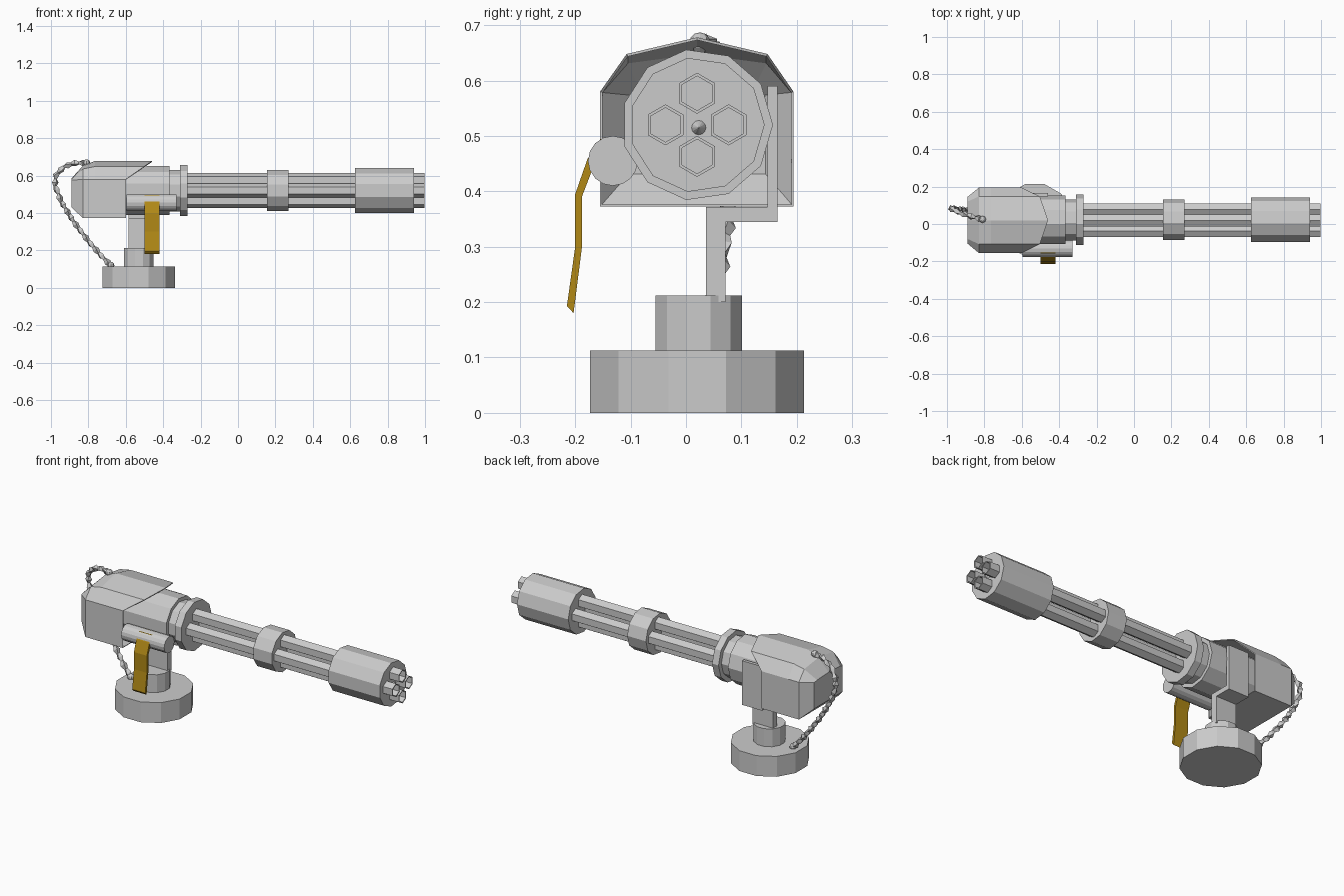
import bpy, bmesh, math
from mathutils import Vector

if "Cube" in bpy.data.objects:
    bpy.data.objects.remove(bpy.data.objects["Cube"])

def material(name, rgb):
    m = bpy.data.materials.new(name)
    m.diffuse_color = (*rgb, 1)
    m.use_nodes = True
    m.node_tree.nodes["Principled BSDF"].inputs["Base Color"].default_value = m.diffuse_color
    return m

GREY = material("metal_grey", (0.6, 0.6, 0.6))
GOLD = material("brass_gold", (0.44, 0.25, 0.008))
CY, CZ = 0.02, 0.52          # barrel axis

def finish(name, bm, mat):
    bmesh.ops.recalc_face_normals(bm, faces=bm.faces)
    me = bpy.data.meshes.new(name)
    bm.to_mesh(me)
    bm.free()
    me.materials.append(mat)
    ob = bpy.data.objects.new(name, me)
    bpy.context.collection.objects.link(ob)
    return ob

def loft(name, rings, mat=GREY, cap_start=True, cap_end=True):
    """Skin a list of closed point rings."""
    bm = bmesh.new()
    vs = [[bm.verts.new(p) for p in r] for r in rings]
    n = len(rings[0])
    for a, b in zip(vs, vs[1:]):
        for i in range(n):
            j = (i + 1) % n
            bm.faces.new((a[i], a[j], b[j], b[i]))
    if cap_start:
        bm.faces.new(vs[0])
    if cap_end:
        bm.faces.new(vs[-1])
    return finish(name, bm, mat)

def lathe_x(name, profile, sides, cy=CY, cz=CZ, phase=0.0):
    ang = [phase + 2 * math.pi * i / sides for i in range(sides)]
    return loft(name, [[(x, cy + r * math.cos(a), cz + r * math.sin(a)) for a in ang]
                       for x, r in profile])

def lathe_z(name, profile, sides, cx, cy, phase=0.0):
    ang = [phase + 2 * math.pi * i / sides for i in range(sides)]
    return loft(name, [[(cx + r * math.cos(a), cy + r * math.sin(a), z) for a in ang]
                       for z, r in profile])

def extrude_x(name, outline, x0, x1, mat=GREY):
    return loft(name, [[(x, y, z) for y, z in outline] for x in (x0, x1)], mat)

# Round stand
lathe_z("base", [(0, 0.2), (0.113, 0.2)], 12, -0.53, 0.02, math.pi / 12)
lathe_z("pedestal", [(0.11, 0.081), (0.212, 0.081)], 12, -0.53, 0.023, math.pi / 12)

# Stepped side bracket carrying the gun
extrude_x("bracket", [(0.036, 0.2), (0.071, 0.2), (0.071, 0.345), (0.165, 0.345),
                      (0.165, 0.59), (0.147, 0.59), (0.147, 0.372), (0.036, 0.372)],
          -0.585, -0.46)

# Rear housing: open-fronted shell with a raked hood
full = [(-0.155, 0.373), (-0.155, 0.58), (-0.107, 0.648), (0.02, 0.678),
        (0.147, 0.648), (0.194, 0.58), (0.194, 0.373)]
mid = [(-0.155, 0.373), (-0.155, 0.58), (-0.107, 0.635), (0.02, 0.652),
       (0.147, 0.635), (0.194, 0.58), (0.194, 0.373)]
rear = [(-0.105, 0.43), (-0.105, 0.575), (-0.08, 0.58), (0.02, 0.585),
        (0.12, 0.58), (0.145, 0.575), (0.145, 0.43)]
rings = [[(-0.89, y, z) for y, z in rear],
         [(-0.83, y, z) for y, z in mid],
         [(-0.765, y, z) for y, z in full],
         [(-0.6 + max(0, z - 0.58) * 1.43, y, z) for y, z in full]]
housing = loft("rear_housing", rings, cap_end=False)
shell = housing.modifiers.new("shell", 'SOLIDIFY')
shell.thickness = 0.005
shell.offset = -1

# Motor drum, neck and flange
lathe_x("motor_drum", [(-0.75, 0.132), (-0.365, 0.132), (-0.365, 0.112),
                       (-0.31, 0.112), (-0.31, 0.137), (-0.27, 0.137)], 11)

# Barrel clamp, muzzle sleeve and centre spike
lathe_x("barrel_clamp", [(0.155, 0.111), (0.27, 0.111)], 11)
lathe_x("muzzle_sleeve", [(0.625, 0.122), (0.94, 0.122)], 11)
lathe_x("muzzle_spike", [(0.935, 0.016), (0.96, 0.001)], 12, CY + 0.003, CZ - 0.005)

# Four hollow hexagonal barrels
for k in range(4):
    a = k * math.pi / 2
    lathe_x(f"barrel_{k + 1}", [(-0.28, 0.037), (0.998, 0.037), (0.998, 0.031), (0.92, 0.031)],
            6, CY + 0.057 * math.cos(a), CZ + 0.057 * math.sin(a), math.pi / 6)

# Side roller and hanging strap
lathe_x("side_roller", [(-0.595, 0.045), (-0.33, 0.045)], 16, -0.132, 0.455)
extrude_x("strap", [(-0.12, 0.498), (-0.155, 0.494), (-0.178, 0.458), (-0.2, 0.395),
                    (-0.2, 0.30), (-0.215, 0.193), (-0.203, 0.18), (-0.188, 0.298),
                    (-0.188, 0.39), (-0.165, 0.45), (-0.145, 0.48), (-0.12, 0.486)],
          -0.5, -0.42, GOLD)

# Twisted cable from hood to base, swelling and pinching along its length
path = [Vector(p) for p in [
    (-0.81, 0.025, 0.668), (-0.87, 0.04, 0.668), (-0.93, 0.06, 0.648),
    (-0.975, 0.08, 0.60), (-0.978, 0.085, 0.545), (-0.945, 0.08, 0.46),
    (-0.88, 0.075, 0.355), (-0.80, 0.06, 0.25), (-0.73, 0.04, 0.17), (-0.68, 0.03, 0.12)]]
pts = []
for a, b in zip(path, path[1:]):
    n = max(2, round((b - a).length / 0.022))
    pts += [a.lerp(b, i / n) for i in range(n)]
pts.append(path[-1])
rings = []
for i, p in enumerate(pts):
    t = (pts[min(i + 1, len(pts) - 1)] - pts[max(i - 1, 0)]).normalized()
    u = t.cross(Vector((0, 1, 0))).normalized()
    v = t.cross(u)
    r = 0.018 if i % 2 else 0.010
    rings.append([p + r * (u * math.cos(q) + v * math.sin(q))
                  for q in [i * 0.4 + k * math.pi / 2 for k in range(4)]])
loft("twisted_cable", rings)

# Knobs at both cable ends
for name, p in (("cable_knob_top", path[0]), ("cable_knob_base", path[-1])):
    bm = bmesh.new()
    bmesh.ops.create_uvsphere(bm, u_segments=8, v_segments=6, radius=0.019)
    bmesh.ops.translate(bm, verts=bm.verts, vec=p)
    finish(name, bm, GREY)
